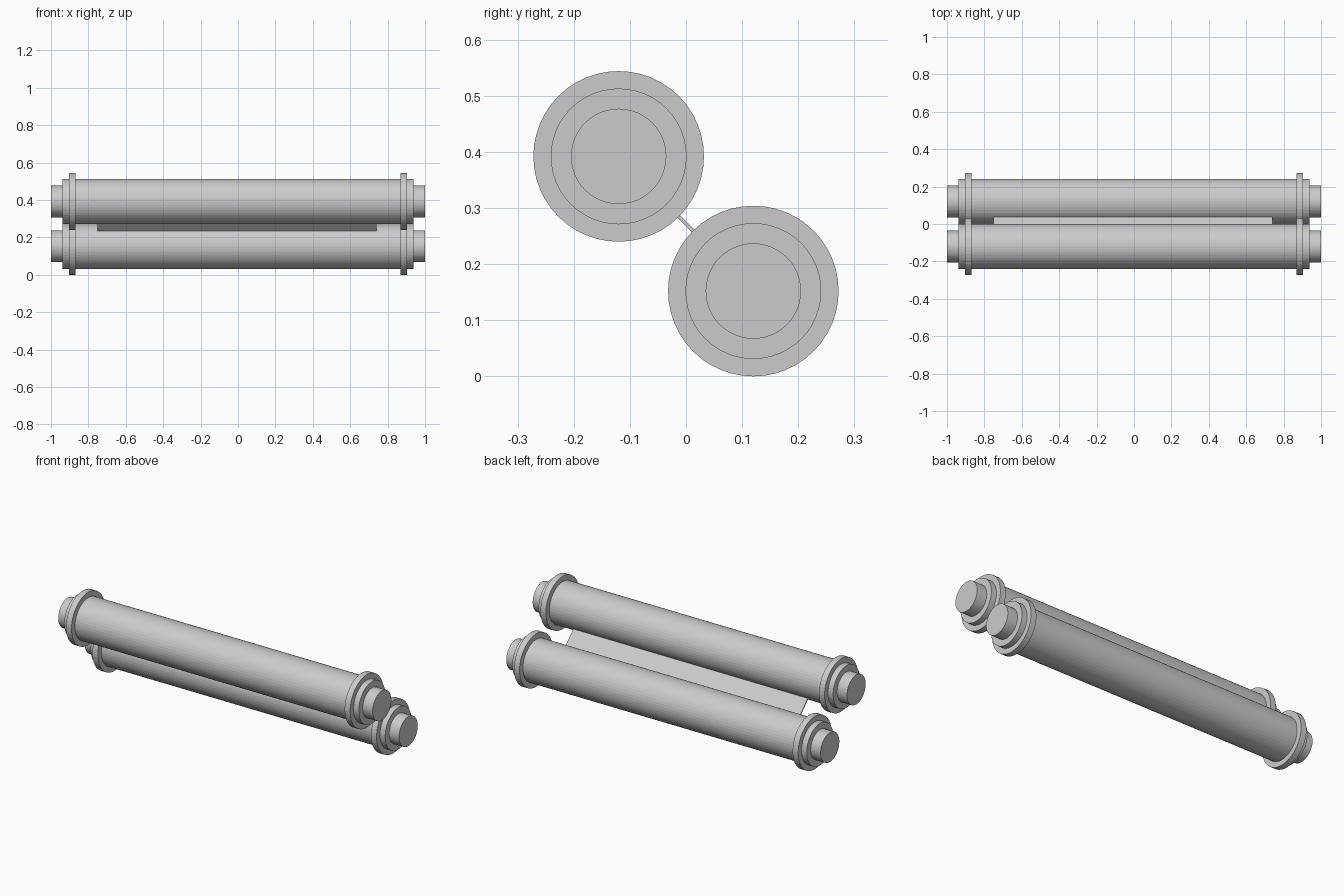
import bpy, math
from mathutils import Matrix

if "Cube" in bpy.data.objects:
    bpy.data.objects.remove(bpy.data.objects["Cube"])

grey = bpy.data.materials.new("plain_grey")
grey.diffuse_color = (0.6, 0.6, 0.6, 1)
grey.use_nodes = True
grey.node_tree.nodes["Principled BSDF"].inputs["Base Color"].default_value = grey.diffuse_color

CENTRES = {"upper": (-0.12, 0.392), "lower": (0.12, 0.152)}
# half profile from one end to the middle: (x, radius)
HALF = [(-1, 0), (-1, 0.085), (-0.937, 0.085), (-0.937, 0.121), (-0.904, 0.121),
        (-0.904, 0.152), (-0.869, 0.152), (-0.869, 0.121)]
SIDES = 48


def roller(name, cy, cz):
    """Lathe the mirrored profile around the x axis."""
    profile = HALF + [(-x, r) for x, r in reversed(HALF)]
    inner = profile[1:-1]
    verts, faces = [], []
    for x, r in inner:
        for i in range(SIDES):
            a = 2 * math.pi * i / SIDES
            verts.append((x, cy + r * math.cos(a), cz + r * math.sin(a)))
    for k in range(len(inner) - 1):
        for i in range(SIDES):
            j = (i + 1) % SIDES
            a, b = k * SIDES, (k + 1) * SIDES
            faces.append((a + i, b + i, b + j, a + j)[::-1])
    last = (len(inner) - 1) * SIDES
    faces.append(tuple(range(SIDES))[::-1])
    faces.append(tuple(last + i for i in range(SIDES)))
    mesh = bpy.data.meshes.new(name)
    mesh.from_pydata(verts, [], faces)
    mesh.materials.append(grey)
    ob = bpy.data.objects.new(name, mesh)
    bpy.context.collection.objects.link(ob)


# two flanged rollers
for label, (cy, cz) in CENTRES.items():
    roller(label + "_roller", cy, cz)

# thin web plate bridging the gap between the rollers
bpy.ops.mesh.primitive_cube_add(size=1)
plate = bpy.context.object
plate.name = "connecting_plate"
plate.data.transform(Matrix.Translation((-0.006, 0, 0.272))
                     @ Matrix.Rotation(math.radians(-45), 4, 'X')
                     @ Matrix.Diagonal((1.492, 0.11, 0.006, 1)))
plate.data.materials.append(grey)
